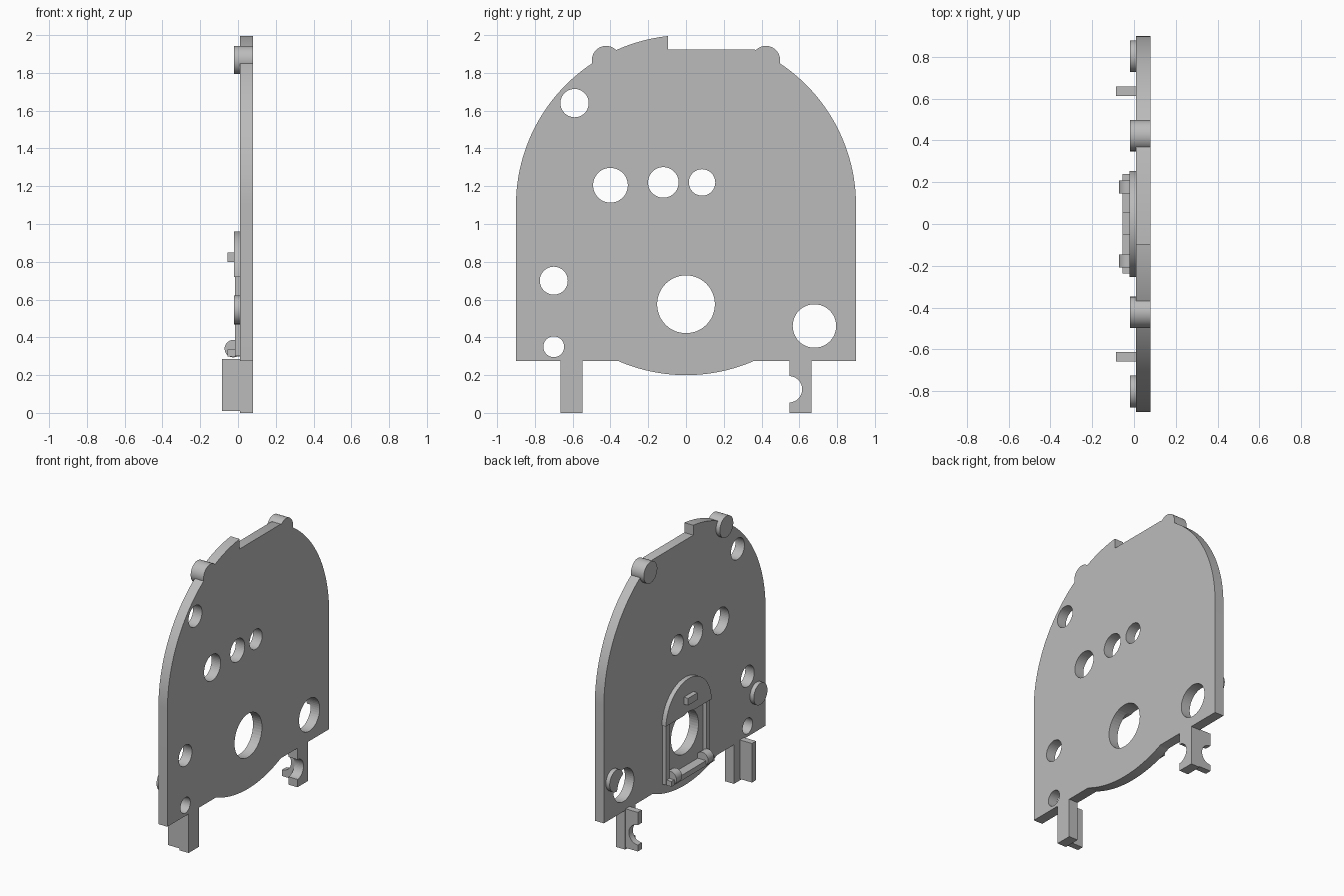
import bpy, bmesh, math

cube = bpy.data.objects.get("Cube")
if cube:
    bpy.data.objects.remove(cube)

grey = bpy.data.materials.new("light grey")
grey.use_nodes = True
grey.diffuse_color = (0.5, 0.5, 0.5, 1)
grey.node_tree.nodes["Principled BSDF"].inputs["Base Color"].default_value = (0.5, 0.5, 0.5, 1)

FACE = 0.01    # plate side that carries the fittings
BACK = 0.08    # plain plate side


def arc(cy, cz, r, start, end, steps=48):
    """Points (y, z) along a circular arc, angles in degrees."""
    angles = [math.radians(start + (end - start) * i / steps) for i in range(steps + 1)]
    return [(cy + r * math.cos(a), cz + r * math.sin(a)) for a in angles]


def circle(cy, cz, r):
    return arc(cy, cz, r, 0, 360)[:-1]


def rect(y0, y1, z0, z1):
    return [(y0, z0), (y1, z0), (y1, z1), (y0, z1)]


def extrude(name, profile, low, high, axis="x"):
    """Extrude a profile along x (profile is y, z) or along y (profile is x, z)."""
    bm = bmesh.new()
    if axis == "x":
        verts = [bm.verts.new((low, a, b)) for a, b in profile]
        move = (high - low, 0, 0)
    else:
        verts = [bm.verts.new((a, low, b)) for a, b in profile]
        move = (0, high - low, 0)
    face = bm.faces.new(verts)
    result = bmesh.ops.extrude_face_region(bm, geom=[face], use_keep_orig=True)
    new = [g for g in result["geom"] if isinstance(g, bmesh.types.BMVert)]
    bmesh.ops.translate(bm, verts=new, vec=move)
    bmesh.ops.recalc_face_normals(bm, faces=bm.faces)
    mesh = bpy.data.meshes.new(name)
    bm.to_mesh(mesh)
    bm.free()
    mesh.materials.append(grey)
    obj = bpy.data.objects.new(name, mesh)
    bpy.context.collection.objects.link(obj)
    return obj


def cut(obj, cutters):
    for cutter in cutters:
        mod = obj.modifiers.new("cut", "BOOLEAN")
        mod.operation = "DIFFERENCE"
        mod.solver = "EXACT"
        mod.object = cutter


def hide(cutter):
    cutter.hide_render = True
    cutter.hide_viewport = True
    cutter.display_type = "WIRE"
    return cutter


# Domed plate: right-hand arc, flat top step, left-hand arc, bulging lower edge
R, CZ, BASE, FLAT = 0.9, 1.1, 0.275, 1.925
step_y = -0.095
flat_angle = math.degrees(math.asin((FLAT - CZ) / R))
step_angle = math.degrees(math.acos(step_y / R))
sag_angle = math.degrees(math.asin((CZ - BASE) / R))
outline = [(R, BASE)]
outline += arc(0, CZ, R, 0, flat_angle)
outline += [(step_y, FLAT)]
outline += arc(0, CZ, R, step_angle, 180)
outline += [(-R, BASE)]
outline += arc(0, CZ, R, 180 + sag_angle, 360 - sag_angle)
plate = extrude("domed_plate", outline, FACE, BACK)

# Round holes as y, z, radius
holes = [(-0.59, 1.64, 0.075), (-0.4, 1.205, 0.092), (-0.12, 1.22, 0.081),
         (0.085, 1.22, 0.07), (-0.7, 0.7, 0.074), (-0.7, 0.35, 0.055),
         (0, 0.575, 0.153), (0.68, 0.46, 0.115)]
cutters = [hide(extrude("hole_cutter", circle(*h), -0.2, 0.2)) for h in holes]
cut(plate, cutters)
center_hole, corner_hole = cutters[-2], cutters[-1]

# Knobs on the shoulders and pads near the lower corners
parts = [plate]
for side, label in ((1, "rear"), (-1, "front")):
    parts.append(extrude(label + "_knob", circle(side * 0.423, 1.868, 0.075), -0.02, BACK))
    pad = extrude(label + "_pad", circle(side * 0.802, 0.545, 0.076), -0.02, FACE)
    if side > 0:
        cut(pad, [corner_hole])
    parts.append(pad)

# Legs with a fin; the rear one is notched into a clip
leg_notch = hide(extrude("leg_notch", circle(0.545, 0.125, 0.07), -0.2, 0.2))
fin_notch = hide(extrude("fin_notch", circle(-0.085, 0.125, 0.07), 0.5, 0.75, "y"))
for side, label in ((1, "rear"), (-1, "front")):
    y0, y1 = sorted((side * 0.548, side * 0.664))
    leg = extrude(label + "_leg", rect(y0, y1, 0, 0.28), FACE, BACK)
    y0, y1 = sorted((side * 0.613, side * 0.658))
    fin = extrude(label + "_fin", rect(y0, y1, 0.01, 0.285), -0.085, FACE + 0.001)
    if side > 0:
        cut(leg, [leg_notch])
        cut(fin, [fin_notch])
    parts += [leg, fin]

# Arched frame around the large hole
arch = extrude("frame_arch", arc(0, 0.705, 0.255, 3, 177), -0.022, FACE)
cut(arch, [center_hole])
parts.append(arch)
for side, label in ((1, "rear"), (-1, "front")):
    y0, y1 = sorted((side * 0.205, side * 0.245))
    parts.append(extrude(label + "_rail", rect(y0, y1, 0.3, 0.72), -0.016, FACE))
    y0, y1 = sorted((side * 0.145, side * 0.208))
    parts.append(extrude(label + "_hinge_lug", circle(-0.025, 0.34, 0.046), y0, y1, "y"))
parts.append(extrude("frame_sill", rect(-0.237, 0.24, 0.298, 0.335), -0.055, FACE))
parts.append(extrude("latch_tab", rect(-0.05, 0.055, 0.8, 0.85), -0.055, -0.02))

# Smooth round walls, keep edges crisp
bpy.ops.object.select_all(action="DESELECT")
for part in parts:
    part.select_set(True)
bpy.context.view_layer.objects.active = plate
bpy.ops.object.shade_smooth_by_angle(angle=math.radians(30))
